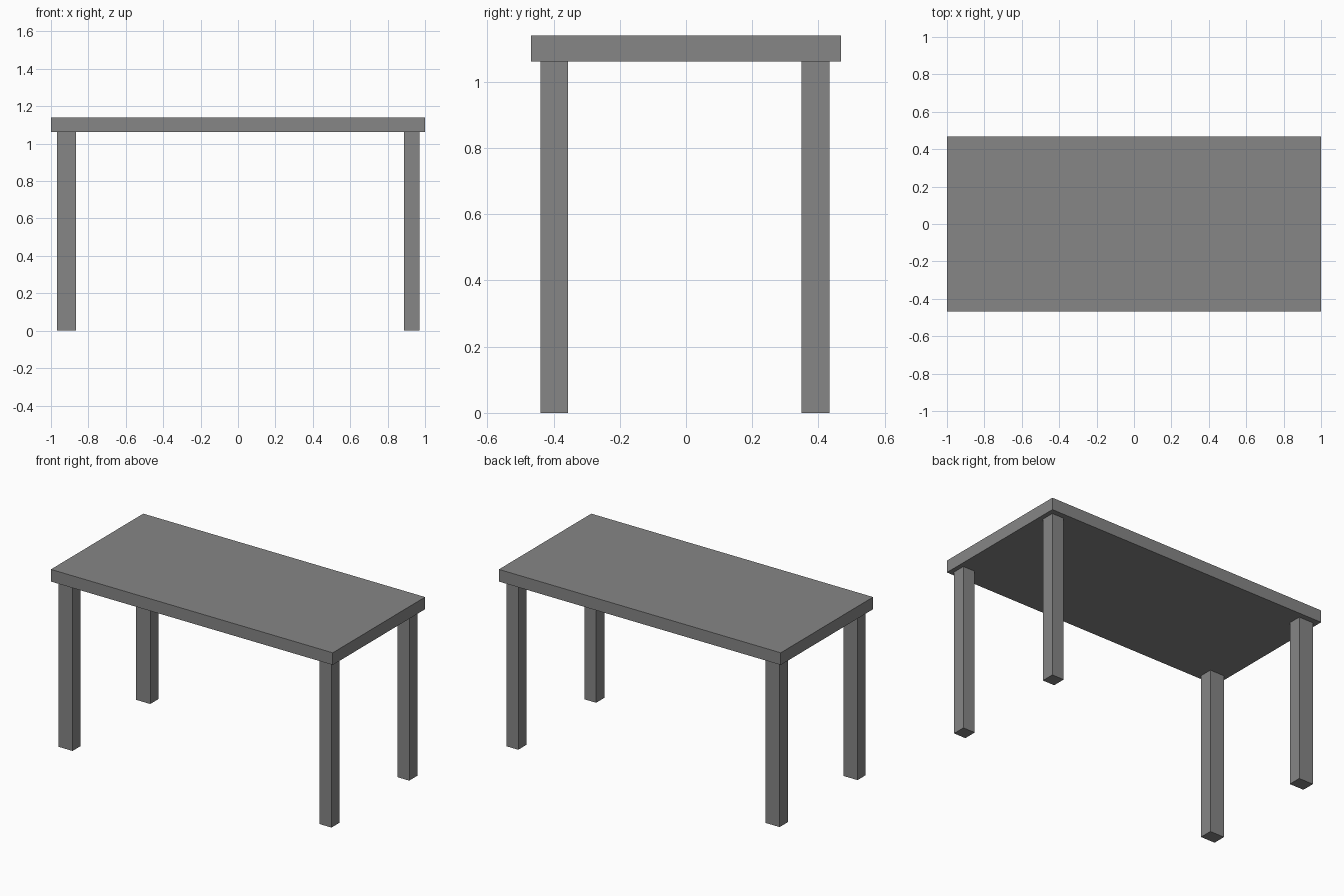
import bpy
import bmesh

cube = bpy.data.objects.get("Cube")
if cube:
    bpy.data.objects.remove(cube, do_unlink=True)

# One plain grey for the whole table
grey = bpy.data.materials.new("plain grey")
grey.use_nodes = True
colour = (0.24, 0.24, 0.24, 1)
grey.diffuse_color = colour
grey.node_tree.nodes["Principled BSDF"].inputs["Base Color"].default_value = colour


def box(name, x, y, z):
    """Flat-faced box spanning the given (low, high) ranges."""
    bm = bmesh.new()
    bmesh.ops.create_cube(bm, size=1)
    for v in bm.verts:
        v.co = [r[1] if c > 0 else r[0] for c, r in zip(v.co, (x, y, z))]
    mesh = bpy.data.meshes.new(name)
    bm.to_mesh(mesh)
    bm.free()
    mesh.materials.append(grey)
    obj = bpy.data.objects.new(name, mesh)
    bpy.context.collection.objects.link(obj)
    return obj


TOP, UNDERSIDE = 1.14, 1.062

# Table top
box("table_top", (-1, 1), (-0.468, 0.468), (UNDERSIDE, TOP))

# Legs: the right pair is slightly wider than the left pair
leg_x = {"right": (-0.968, -0.867), "left": (0.887, 0.971)}
leg_y = {"front": (-0.439, -0.356), "back": (0.349, 0.433)}
for side, x in leg_x.items():
    for end, y in leg_y.items():
        box(f"{end}_{side}_leg", x, y, (0, UNDERSIDE))
